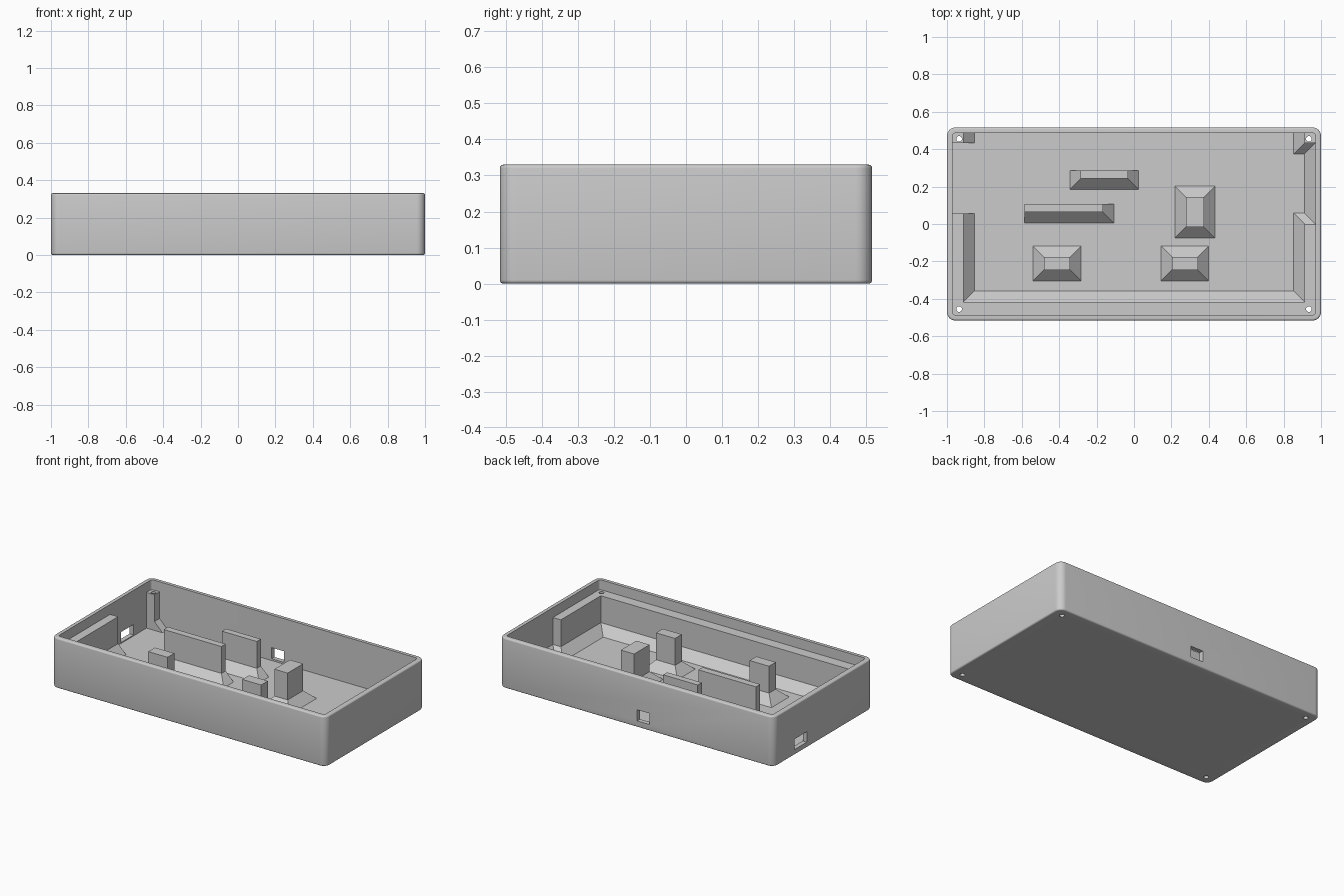
import bpy, bmesh, math

cube = bpy.data.objects.get("Cube")
if cube:
    bpy.data.objects.remove(cube, do_unlink=True)

# Main sizes
HX, HY, H = 1.0, 0.516, 0.33
WALL, FLOOR, SHELF, FLARE = 0.03, 0.03, 0.265, 0.058
CORNER, EDGE = 0.045, 0.01
IX, IY = HX - WALL, HY - WALL
SINK = 0.01  # overlap into the walls and floor

grey = bpy.data.materials.new("grey plastic")
grey.use_nodes = True
grey.diffuse_color = (0.6, 0.6, 0.6, 1)
bsdf = next(n for n in grey.node_tree.nodes if n.type == "BSDF_PRINCIPLED")
bsdf.inputs["Base Color"].default_value = (0.6, 0.6, 0.6, 1)
bsdf.inputs["Roughness"].default_value = 0.6


def loft(name, rings):
    """Closed solid through equal-length rings of points, capped at both ends."""
    bm = bmesh.new()
    loops = [[bm.verts.new(p) for p in ring] for ring in rings]
    for a, b in zip(loops, loops[1:]):
        for i in range(len(a)):
            j = (i + 1) % len(a)
            bm.faces.new((a[i], a[j], b[j], b[i]))
    bm.faces.new(loops[0][::-1])
    bm.faces.new(loops[-1])
    bmesh.ops.recalc_face_normals(bm, faces=bm.faces)
    mesh = bpy.data.meshes.new(name)
    bm.to_mesh(mesh)
    bm.free()
    mesh.materials.append(grey)
    ob = bpy.data.objects.new(name, mesh)
    bpy.context.collection.objects.link(ob)
    return ob


def rounded(inset, z, segments=8):
    """Rounded rectangle ring, inset from the outer walls."""
    r = max(CORNER - inset, 0.012)
    cx, cy = HX - inset - r, HY - inset - r
    ring = []
    for k, (sx, sy) in enumerate(((1, 1), (-1, 1), (-1, -1), (1, -1))):
        for i in range(segments + 1):
            a = (k + i / segments) * math.pi / 2
            ring.append((sx * cx + r * math.cos(a), sy * cy + r * math.sin(a), z))
    return ring


def rect(x0, x1, y0, y1, z):
    return [(x0, y0, z), (x1, y0, z), (x1, y1, z), (x0, y1, z)]


def support(name, x0, x1, y0, y1, sides="", top=SHELF):
    """Upright block with a sloped foot on the sides named: w, e, s, n."""
    out = {s: FLARE if s in sides else 0 for s in "wesn"}
    foot = (x0 - out["w"], x1 + out["e"], y0 - out["s"], y1 + out["n"])
    rings = [rect(*foot, FLOOR - SINK), rect(*foot, FLOOR),
             rect(x0, x1, y0, y1, FLOOR + FLARE)]
    if top > FLOOR + FLARE:
        rings.append(rect(x0, x1, y0, y1, top))
    return loft(name, rings)


def cut(ob, cutters):
    bpy.context.view_layer.objects.active = ob
    for c in cutters:
        mod = ob.modifiers.new("cut", "BOOLEAN")
        mod.operation, mod.solver, mod.object = "DIFFERENCE", "EXACT", c
        bpy.ops.object.modifier_apply(modifier=mod.name)


# Open tray with softened outer edges
steps = [i * math.pi / 8 for i in range(5)]
rings = [rounded(EDGE * (1 - math.sin(a)), EDGE * (1 - math.cos(a))) for a in steps]
rings += [rounded(EDGE * (1 - math.cos(a)), H - EDGE * (1 - math.sin(a))) for a in steps]
rings += [rounded(WALL, H), rounded(WALL, FLOOR)]
case = loft("case_shell", rings)

# Ledge along the front and part of each end
EX, EY = IX + SINK, IY + SINK
LX, LY = 0.912, -0.416
front = support("front_ledge", -EX, EX, -EY, LY, "n")
support("right_ledge", -EX, -LX, LY, 0.055, "e")
support("left_ledge", LX, EX, LY, 0.0, "wn")
support("left_wall_foot", IX, EX, 0.0, 0.44, "w", top=0)

# Corner posts at the back
posts = [support("back_right_post", -EX, -LX, 0.433, EY, "e"),
         support("back_left_post", LX, EX, 0.433, EY, "ws")]

# Free-standing board supports
support("back_rib", -0.285, -0.033, 0.243, 0.285, "wes")
support("middle_rib", -0.585, -0.165, 0.063, 0.107, "es")
support("tall_pillar", 0.277, 0.374, -0.017, 0.144, "wesn")
support("front_right_pillar", -0.482, -0.341, -0.246, -0.176, "wesn")
support("front_left_pillar", 0.203, 0.341, -0.246, -0.176, "wesn")

# Screw holes and port openings
holes = []
for sx in (-1, 1):
    for sy in (-1, 1):
        ring = [(sx * 0.935 + 0.015 * math.cos(i * math.pi / 12),
                 sy * 0.455 + 0.015 * math.sin(i * math.pi / 12)) for i in range(24)]
        holes.append(loft("screw_hole_cutter",
                          [[(x, y, z) for x, y in ring] for z in (-0.1, 0.5)]))
ports = [loft("back_port_cutter", [rect(-0.095, -0.005, IY - 0.02, HY + 0.1, z)
                                   for z in (0.042, 0.115)]),
         loft("side_port_cutter", [rect(-HX - 0.1, -IX + 0.02, 0.17, 0.3, z)
                                   for z in (0.036, 0.105)])]
cut(case, holes + ports)
cut(front, holes)
for post in posts:
    cut(post, holes)
for c in holes + ports:
    bpy.data.objects.remove(c, do_unlink=True)

# Smooth rounded walls and hole bores, keep hard edges
for ob in [case, front] + posts:
    bpy.ops.object.select_all(action="DESELECT")
    ob.select_set(True)
    bpy.context.view_layer.objects.active = ob
    bpy.ops.object.shade_smooth_by_angle(angle=math.radians(32))
